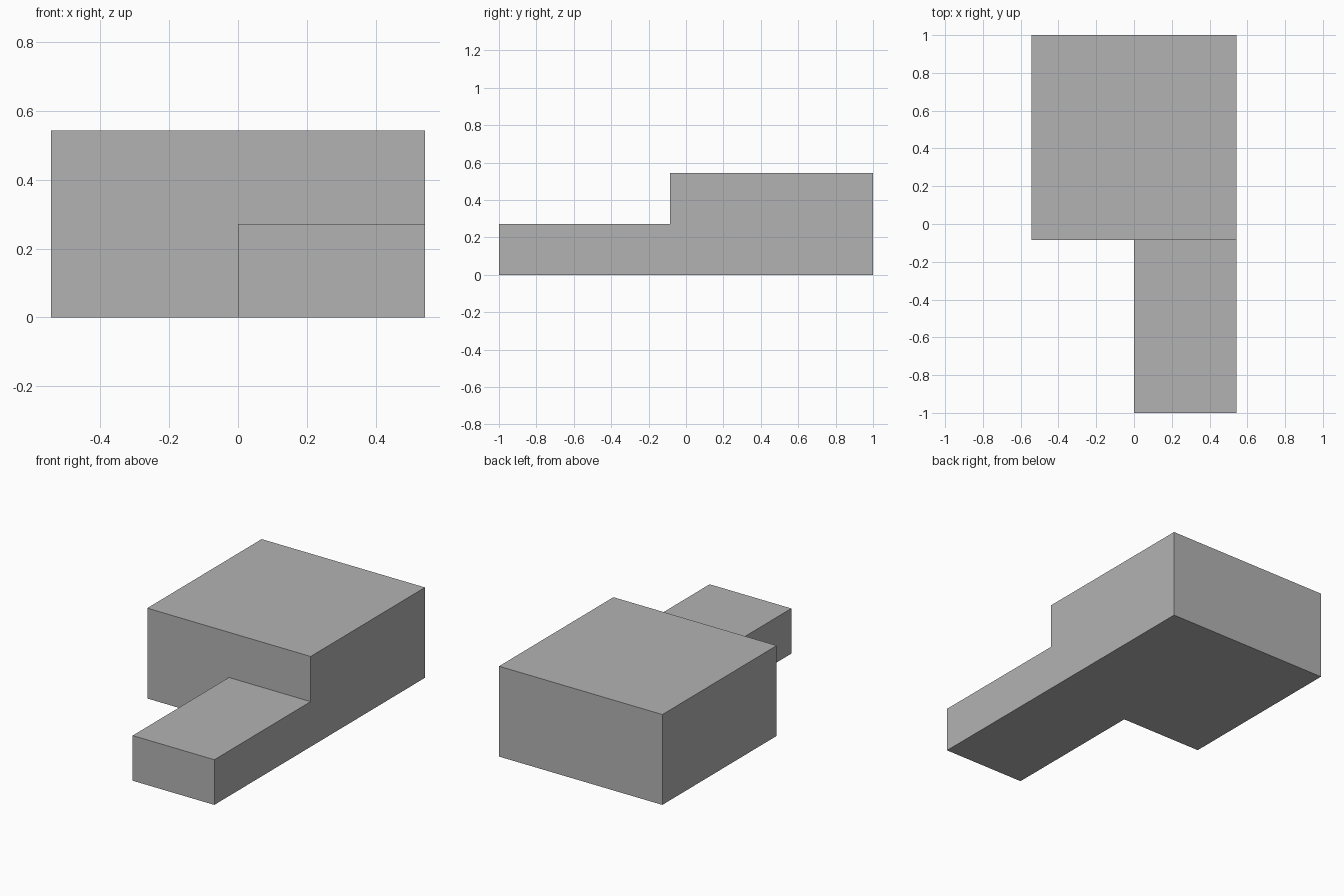
import bpy
import bmesh
from mathutils import Vector

cube = bpy.data.objects.get("Cube")
if cube:
    bpy.data.objects.remove(cube, do_unlink=True)

# Single plain grey
grey = bpy.data.materials.new("plain grey")
grey.use_nodes = True
colour = (0.45, 0.45, 0.45, 1)
grey.diffuse_color = colour
grey.node_tree.nodes["Principled BSDF"].inputs["Base Color"].default_value = colour


def box(name, low, high):
    """Flat-shaded box between two opposite corners."""
    low, high = Vector(low), Vector(high)
    bm = bmesh.new()
    bmesh.ops.create_cube(bm, size=1)
    bmesh.ops.scale(bm, vec=high - low, verts=bm.verts)
    bmesh.ops.translate(bm, vec=(low + high) / 2, verts=bm.verts)
    mesh = bpy.data.meshes.new(name)
    bm.to_mesh(mesh)
    bm.free()
    mesh.materials.append(grey)
    obj = bpy.data.objects.new(name, mesh)
    bpy.context.collection.objects.link(obj)
    return obj


half = 0.543          # half width, also the full height
joint = 1 - 2 * half  # y where the two blocks meet

# Tall square block at the back
box("main_block", (-half, joint, 0), (half, 1, half))

# Half-width, half-height block in front, flush with the left side
box("front_block", (0, -1, 0), (half, joint, half / 2))
